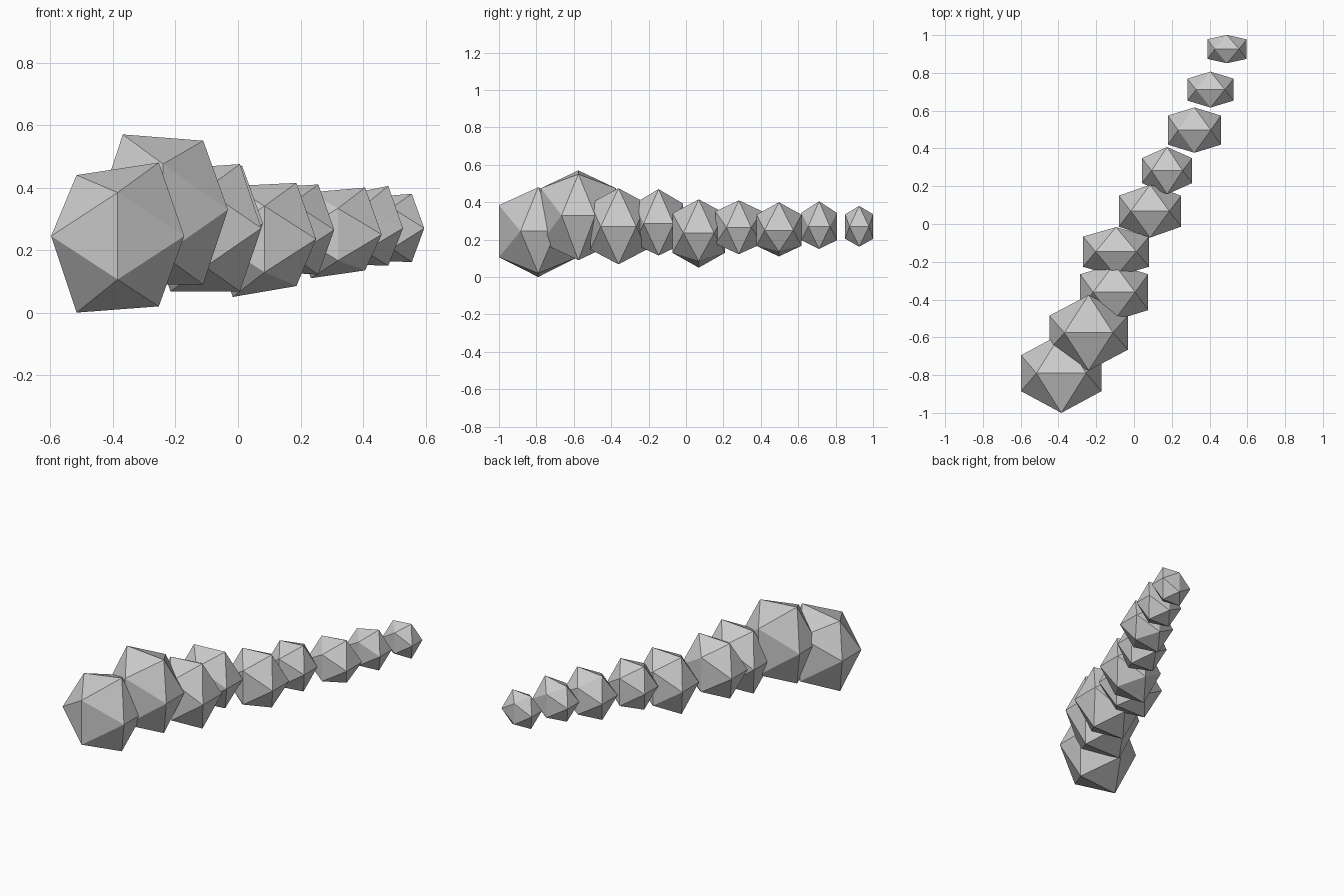
import bpy, bmesh

if "Cube" in bpy.data.objects:
    bpy.data.objects.remove(bpy.data.objects["Cube"])

PHI = 0.618  # short / long half-extent of an icosahedron's edge rectangles


def segment(name, centre, radii, side, top, bottom):
    """Stretched icosahedron; side = half length of its left/right edges,
    top / bottom = heights of the (left, right) ends of its ridge edges."""
    cx, cy, cz = centre
    rx, ry, rz = radii
    points = []
    for s in (-1, 1):
        for t in (-1, 1):
            points.append((cx + s * rx, cy + t * side, cz))            # left and right edges
            points.append((cx, cy + s * ry, cz + t * rz * PHI))        # front and back edges
    for i, s in enumerate((-1, 1)):
        points.append((cx + s * rx * PHI, cy, top[i]))                 # top ridge
        points.append((cx + s * rx * PHI, cy, bottom[i]))              # bottom ridge
    bm = bmesh.new()
    for p in points:
        bm.verts.new(p)
    bmesh.ops.convex_hull(bm, input=bm.verts)
    bmesh.ops.recalc_face_normals(bm, faces=bm.faces)
    mesh = bpy.data.meshes.new(name)
    bm.to_mesh(mesh)
    bm.free()
    obj = bpy.data.objects.new(name, mesh)
    bpy.context.collection.objects.link(obj)
    return obj


# Tapering chain from front to back, evenly spaced in y:
# x, z, x radius, y radius, side edge, top left/right, bottom left/right
chain = [
    (-0.385, 0.245, 0.213, 0.21, 0.095, 0.44, 0.48, 0.00, 0.02),
    (-0.24, 0.33, 0.208, 0.20, 0.09, 0.57, 0.55, 0.09, 0.09),
    (-0.105, 0.27, 0.18, 0.15, 0.095, 0.46, 0.475, 0.068, 0.068),
    (-0.095, 0.285, 0.175, 0.13, 0.08, 0.46, 0.47, 0.115, 0.115),
    (0.085, 0.235, 0.165, 0.14, 0.082, 0.405, 0.415, 0.05, 0.085),
    (0.175, 0.265, 0.133, 0.125, 0.066, 0.40, 0.41, 0.13, 0.122),
    (0.32, 0.25, 0.14, 0.12, 0.077, 0.385, 0.40, 0.11, 0.135),
    (0.405, 0.27, 0.123, 0.095, 0.058, 0.375, 0.405, 0.155, 0.15),
    (0.492, 0.27, 0.104, 0.075, 0.052, 0.37, 0.38, 0.165, 0.162),
]
for i, (x, z, rx, ry, side, tl, tr, bl, br) in enumerate(chain):
    y = -0.79 + 0.2145 * i
    segment(f"chain_segment_{i + 1}", (x, y, z), (rx, ry, (tl + tr - bl - br) / 4),
            side, (tl, tr), (bl, br))
